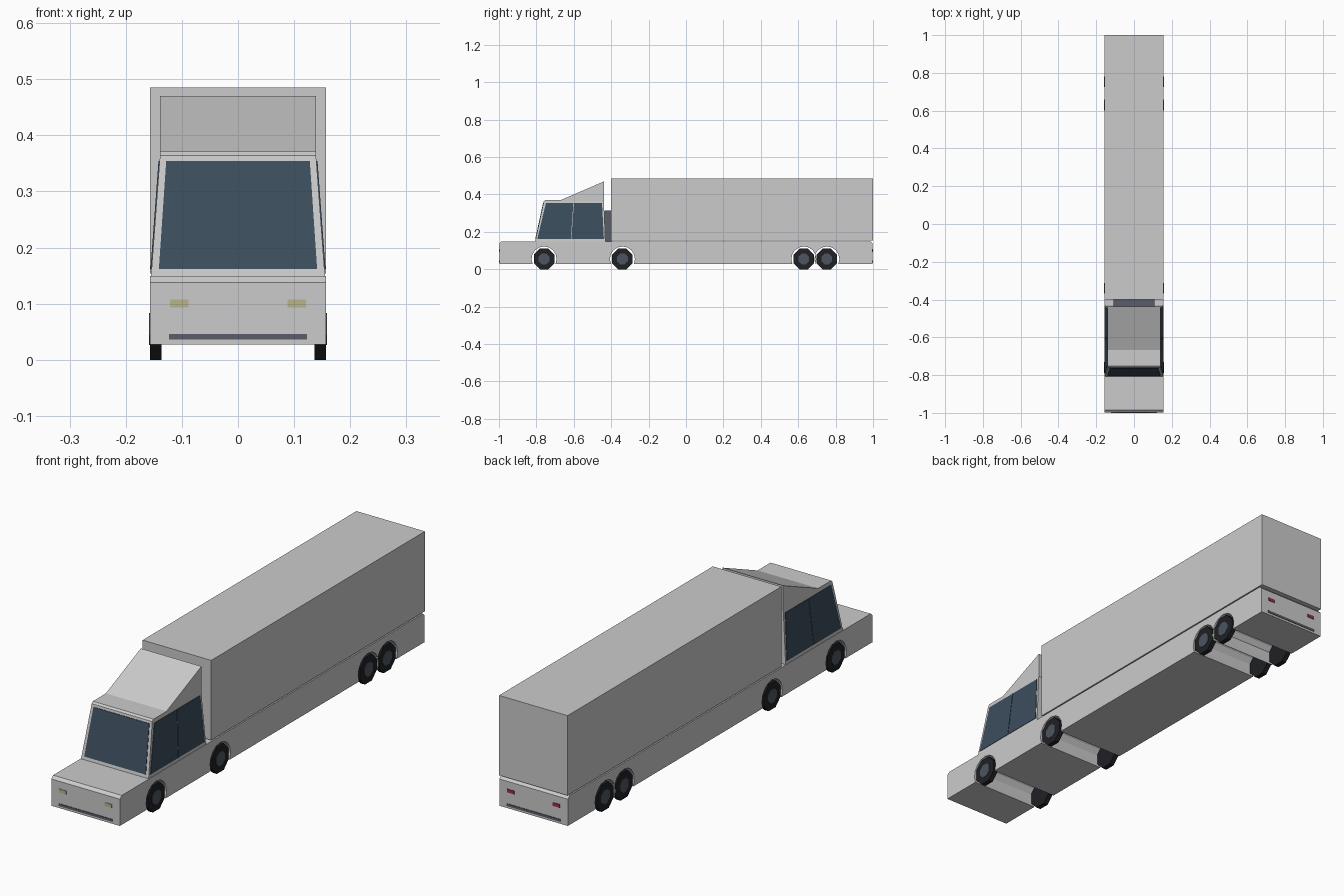
import bpy, bmesh
from math import pi, sin, cos, asin
from mathutils import Vector

if "Cube" in bpy.data.objects:
    bpy.data.objects.remove(bpy.data.objects["Cube"])


def mat(name, r, g, b):
    m = bpy.data.materials.new(name)
    m.diffuse_color = (r, g, b, 1)
    m.use_nodes = True
    m.node_tree.nodes["Principled BSDF"].inputs["Base Color"].default_value = m.diffuse_color
    return m


GLASS = mat("glass", .045, .075, .11)
DARK = mat("dark_trim", .10, .11, .135)
TYRE = mat("tyre", .014, .015, .018)
HUB = mat("hub", .075, .09, .115)
HEAD = mat("headlight", .48, .46, .27)
TAIL = mat("taillight", .30, .03, .06)


def loft(name, a, b, material=None):
    """Closed solid between two matching point loops."""
    bm = bmesh.new()
    va = [bm.verts.new(p) for p in a]
    vb = [bm.verts.new(p) for p in b]
    n = len(a)
    bm.faces.new(va)
    bm.faces.new(vb[::-1])
    for i in range(n):
        j = (i + 1) % n
        bm.faces.new((va[j], va[i], vb[i], vb[j]))
    bmesh.ops.recalc_face_normals(bm, faces=bm.faces)
    me = bpy.data.meshes.new(name)
    bm.to_mesh(me)
    bm.free()
    ob = bpy.data.objects.new(name, me)
    bpy.context.collection.objects.link(ob)
    if material:
        me.materials.append(material)
    return ob


def prism(name, yz, x0, x1, material=None):
    return loft(name, [(x0, y, z) for y, z in yz], [(x1, y, z) for y, z in yz], material)


def box(name, x0, x1, y0, y1, z0, z1, material=None):
    return prism(name, [(y0, z0), (y1, z0), (y1, z1), (y0, z1)], x0, x1, material)


def panel(name, pts, off, material):
    off = Vector(off)
    return loft(name, [Vector(p) + off for p in pts], [Vector(p) - off for p in pts], material)


W, LOW, TOP, END = .157, .027, .149, .998
WHEELS = (-.759, -.34, .63, .753)
AXLE, ARCH = .055, .067

# lower body with wheel arches through the full width
outline = [(-END, LOW)]
dip = asin((AXLE - LOW) / ARCH)
for wy in WHEELS:
    for i in range(11):
        t = pi + dip - (pi + 2 * dip) * i / 10
        outline.append((wy + ARCH * cos(t), AXLE + ARCH * sin(t)))
outline += [(END, LOW), (END, .138), (END - .012, TOP), (-END + .012, TOP), (-END, .138)]
prism("lower_body", outline, -W, W)

# cargo box
box("cargo_box", -W, W, -.40, 1.0, .154, .485)

# cab, narrowing upwards
Z0, Z1 = .148, .364


def side_x(z):
    return .155 - .016 * (z - Z0) / (Z1 - Z0)


def front_y(z):
    return -.807 + .047 * (z - Z0) / (Z1 - Z0)


def cab_ring(z, back):
    x, y = side_x(z), front_y(z)
    return [(-x, y, z), (x, y, z), (x, back, z), (-x, back, z)]


loft("cab", cab_ring(Z0, -.431), cab_ring(Z1, -.439))

# roof with wind deflector
prism("roof_deflector", [(-.76, Z1), (-.752, .371), (-.667, .371), (-.438, .470), (-.438, Z1)],
      -.139, .139)

# connector behind the cab
box("cab_connector", -.108, .108, -.437, -.398, .148, .315, DARK)

# windscreen
lo, hi = .162, .354
panel("windscreen", [(-.141, front_y(lo), lo), (.141, front_y(lo), lo),
                     (.128, front_y(hi), hi), (-.128, front_y(hi), hi)], (0, -.002, 0), GLASS)

# side windows, two per side
for s, side in ((1, "right"), (-1, "left")):
    for part, (a, b, c, d) in (("front", (-.795, -.616, -.602, -.749)),
                               ("rear", (-.613, -.439, -.449, -.599))):
        panel(f"{side}_{part}_window",
              [(s * side_x(lo), a, lo), (s * side_x(lo), b, lo),
               (s * side_x(hi), c, hi), (s * side_x(hi), d, hi)], (.002, 0, 0), GLASS)

# lights and bumper strips at both ends
for e, end, m in ((-1, "front", HEAD), (1, "rear", TAIL)):
    ya, yb = e * .99, e * 1.0
    box(f"{end}_bumper_strip", -.123, .123, ya, yb, .036, .046, DARK)
    for s, side in ((1, "right"), (-1, "left")):
        box(f"{end}_{side}_light", s * .088, s * .121, ya, yb, .093, .107, m)


# octagonal wheels with hubs
def octagon(x, y, r):
    return [(x, y + r * cos(pi / 8 + i * pi / 4), AXLE + r * sin(pi / 8 + i * pi / 4))
            for i in range(8)]


R = AXLE / cos(pi / 8)
for n, wy in enumerate(WHEELS, 1):
    for s, side in ((1, "right"), (-1, "left")):
        loft(f"{side}_tyre_{n}", octagon(s * .136, wy, R), octagon(s * .157, wy, R), TYRE)
        loft(f"{side}_hub_{n}", octagon(s * .145, wy, .031), octagon(s * .1585, wy, .031), HUB)
